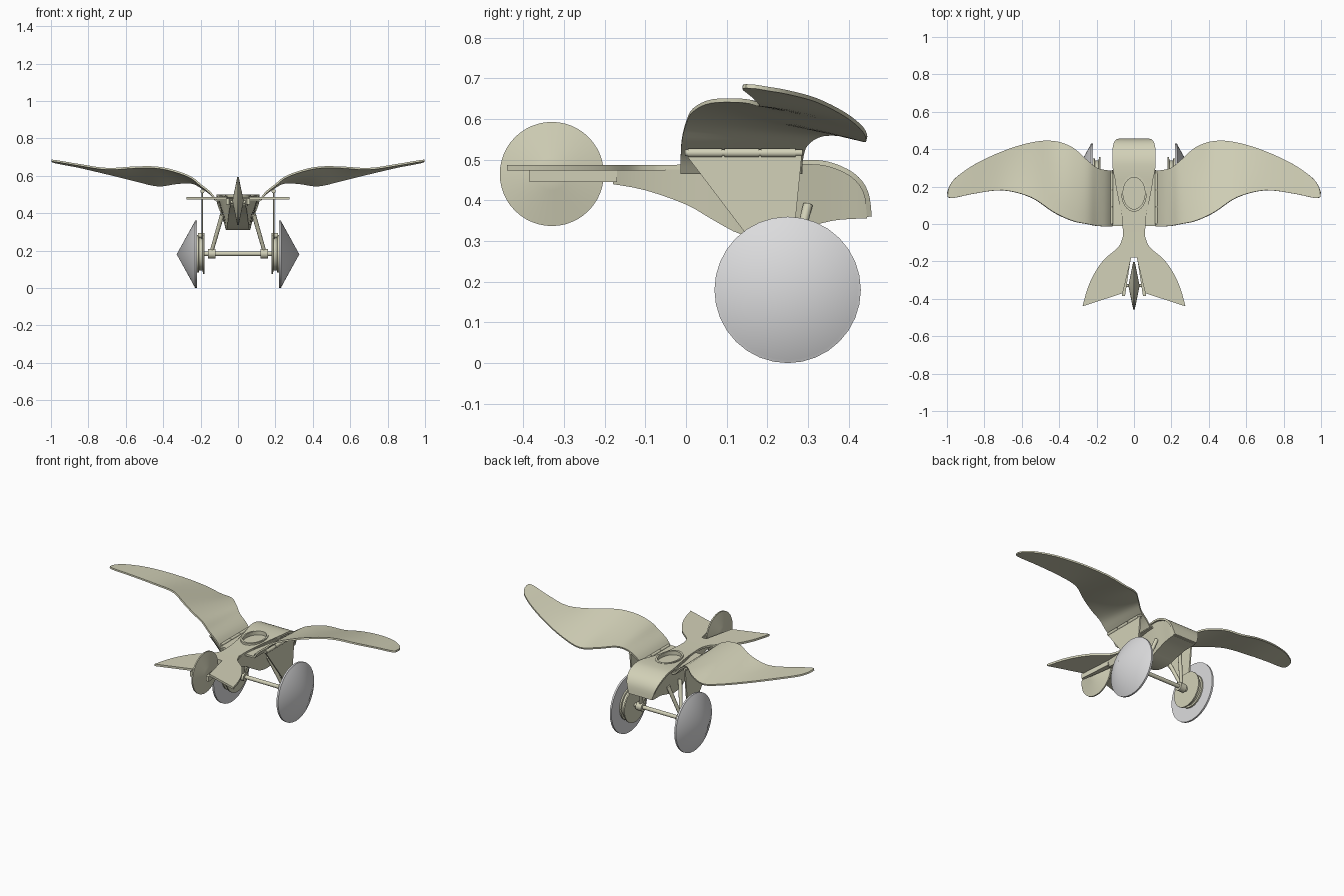
import bpy, bmesh, math
from mathutils import Vector, Matrix

if "Cube" in bpy.data.objects:
    bpy.data.objects.remove(bpy.data.objects["Cube"])


def material(name, rgb):
    m = bpy.data.materials.new(name)
    m.use_nodes = True
    m.diffuse_color = (*rgb, 1)
    m.node_tree.nodes["Principled BSDF"].inputs["Base Color"].default_value = (*rgb, 1)
    return m


CREAM = material("pale wood", (0.65, 0.64, 0.48))
GREY = material("wheel grey", (0.72, 0.72, 0.73))


def finish(name, bm, mat=CREAM, mirror=False, thick=0, smooth=35):
    bmesh.ops.recalc_face_normals(bm, faces=bm.faces)
    me = bpy.data.meshes.new(name)
    bm.to_mesh(me)
    bm.free()
    me.materials.append(mat)
    ob = bpy.data.objects.new(name, me)
    bpy.context.collection.objects.link(ob)
    bpy.ops.object.select_all(action="DESELECT")
    bpy.context.view_layer.objects.active = ob
    ob.select_set(True)
    if thick:
        mod = ob.modifiers.new("thickness", "SOLIDIFY")
        mod.thickness, mod.offset = thick, 0
        bpy.ops.object.modifier_apply(modifier=mod.name)
    if mirror:
        mod = ob.modifiers.new("mirror", "MIRROR")
        mod.use_clip = True
        bpy.ops.object.modifier_apply(modifier=mod.name)
    if smooth:
        bpy.ops.object.shade_smooth_by_angle(angle=math.radians(smooth))
    return ob


def spline(points, steps):
    """Catmull-Rom curve through points of any dimension."""
    out = []
    p = [points[0], *points, points[-1]]
    for a, b, c, d in zip(p, p[1:], p[2:], p[3:]):
        for i in range(steps):
            t = i / steps
            out.append([(2 * v + (w - u) * t + (2*u - 5*v + 4*w - s) * t*t
                         + (3*v - u - 3*w + s) * t**3) / 2
                        for u, v, w, s in zip(a, b, c, d)])
    return out + [list(points[-1])]


def loft(rows, closed=False):
    bm = bmesh.new()
    rings = [[bm.verts.new(co) for co in row] for row in rows]
    n = len(rings[0])
    for a, b in zip(rings, rings[1:]):
        for i in range(n if closed else n - 1):
            j = (i + 1) % n
            bm.faces.new((a[i], a[j], b[j], b[i]))
    if closed:
        bm.faces.new(rings[0])
        bm.faces.new(rings[-1])
    return bm


def prism(points, direction):
    bm = bmesh.new()
    face = bm.faces.new([bm.verts.new(p) for p in points])
    new = bmesh.ops.extrude_face_region(bm, geom=[face])["geom"]
    bmesh.ops.translate(bm, vec=direction, verts=[v for v in new if isinstance(v, bmesh.types.BMVert)])
    return bm


def lathe_x(profile, y, z, seg=32):
    """Turn (x, radius) pairs around an axis parallel to x."""
    rows = [[(x, y + r * math.cos(2 * math.pi * i / seg), z + r * math.sin(2 * math.pi * i / seg))
             for i in range(seg)] for x, r in profile]
    bm = loft(rows, closed=True)
    bmesh.ops.remove_doubles(bm, verts=bm.verts, dist=1e-5)
    return bm


def rod(a, b, r1, r2=None, seg=16):
    a, b = Vector(a), Vector(b)
    bm = bmesh.new()
    mat = Matrix.Translation((a + b) / 2) @ (b - a).to_track_quat("Z", "Y").to_matrix().to_4x4()
    bmesh.ops.create_cone(bm, cap_ends=True, segments=seg, radius1=r1, radius2=r2 or r1,
                          depth=(b - a).length, matrix=mat)
    return bm


# Fuselage: y, top, bottom, half width at top and bottom
sections = [(-.18, .475, .44, .05, .04), (-.1, .478, .425, .054, .045), (0, .48, .39, .06, .05),
            (.07, .483, .35, .07, .055), (.14, .487, .315, .085, .06), (.22, .49, .31, .1, .065),
            (.285, .49, .33, .106, .07), (.36, .482, .35, .104, .075), (.42, .45, .355, .1, .08),
            (.445, .41, .356, .09, .08)]
body = finish("fuselage", loft([[(-w, y, t), (w, y, t), (v, y, b), (-v, y, b)]
                                for y, t, b, w, v in spline(sections, 3)], closed=True))

# Curved top deck that rolls down over the nose: y, z, half width
deck = [(-.1, .481, .06), (0, .482, .061), (.1, .484, .072), (.2, .489, .092), (.285, .494, .112),
        (.35, .489, .116), (.41, .462, .113), (.442, .42, .1), (.451, .36, .08)]
top = finish("top_deck", loft([[(-w, y, z), (0, y, z), (w, y, z)] for y, z, w in spline(deck, 4)]),
             thick=.012)

# Cockpit opening
bm = rod((0, 0, -.05), (0, 0, .05), 1, seg=40)
bmesh.ops.scale(bm, vec=(.06, .085, 1), verts=bm.verts)
bmesh.ops.translate(bm, vec=(0, .165, .49), verts=bm.verts)
cutter = finish("cockpit_cutter", bm, smooth=0)
cutter.hide_render = True
for ob in (body, top):
    mod = ob.modifiers.new("cockpit", "BOOLEAN")
    mod.object, mod.operation, mod.solver = cutter, "DIFFERENCE", "EXACT"
    bpy.context.view_layer.objects.active = ob
    bpy.ops.object.modifier_apply(modifier=mod.name)
bpy.data.objects.remove(cutter)

rim = []
for i in range(41):
    a = 2 * math.pi * i / 40
    c, s = math.cos(a), math.sin(a)
    rim.append([(k * c * .062, .165 + k * s * .09, z)
                for k, z in ((.94, .48), (.94, .501), (1.1, .501), (1.1, .48), (.94, .48))])
bm = loft(rim)
bmesh.ops.remove_doubles(bm, verts=bm.verts, dist=1e-5)
finish("cockpit_rim", bm)

# Flat shelf carrying the wing hinges
finish("wing_shelf", prism([(0, -.012, .465), (.116, -.012, .465), (.116, .287, .465), (0, .287, .465)],
                           (0, 0, .012)), mirror=True)

# Forked tail fan
flare = spline([(.06, -.07), (.085, -.125), (.16, -.19), (.215, -.27), (.25, -.35), (.275, -.44)], 4)
outline = [(0, -.05), (.06, -.05), *flare, (.06, -.37), (.015, -.18), (0, -.18)]
finish("tail_fan", prism([(x, y, .474) for x, y in outline], (0, 0, .013)), mirror=True)
finish("tail_fork", prism([(.015, -.17, .445), (.05, -.17, .445), (.065, -.385, .445), (.048, -.385, .445)],
                          (0, 0, .032)), mirror=True)

# Tail wheel and its axle
finish("tail_wheel", lathe_x([(-.03, 0), (-.022, .04), (-.004, .128), (.004, .128), (.022, .04), (.03, 0)],
                             -.33, .465, 48))
finish("tail_axle", rod((-.055, -.33, .46), (.055, -.33, .46), .008))

# Wings: x, leading y and z, trailing y and z
wing = [(.118, .285, .468, -.013, .468), (.15, .288, .505, -.013, .51), (.2, .3, .54, -.01, .55),
        (.25, .34, .563, 0, .59), (.33, .41, .56, .017, .622), (.43, .443, .548, .063, .644),
        (.55, .435, .575, .142, .645), (.7, .39, .612, .18, .637), (.85, .32, .647, .163, .658),
        (.95, .25, .666, .142, .675), (.985, .205, .674, .14, .68), (.997, .17, .68, .148, .681)]
rows = []
for x, ly, lz, ty, tz in spline(wing, 4):
    a, b = Vector((x, ly, lz)), Vector((x, ty, tz))
    rows.append([a.lerp(b, i / 6) for i in range(7)])
finish("wing", loft(rows), mirror=True, thick=.01)

# Barrel hinges at the wing root and under the wing
for label, x, z, r in (("root", .12, .478, .009), ("rod", .19, .517, .011)):
    for i in range(3):
        y = i * .09 + .005
        finish(f"{label}_hinge_barrel", rod((x, y, z), (x, y + .084, z), r), mirror=True)
    finish(f"{label}_hinge_pin", rod((x, -.002, z), (x, .287, z), r * .75), mirror=True)

# Flapping plates driven by the wheel cranks
finish("flapping_plate", prism([(.186, 0, .512), (.186, .285, .512), (.186, .262, .28), (.186, .25, .262),
                                (.186, .2, .262), (.186, .176, .28)], (.009, 0, 0)), mirror=True)
finish("crank_pin", rod((.18, .225, .28), (.215, .225, .28), .013), mirror=True)

# Undercarriage: axle, collars, struts
AY, AZ = .25, .183
finish("main_axle", rod((-.22, AY, AZ), (.22, AY, AZ), .012))
finish("axle_collar", rod((.12, AY, AZ), (.16, AY, AZ), .026), mirror=True)
for dy in (-.07, .05):
    finish("landing_strut", rod((.085, AY + dy, .39), (.142, AY, AZ + .01), .012, .01, 12), mirror=True)

# Drive hubs and conical wheels
finish("drive_hub", lathe_x([(.178, 0), (.178, .108), (.186, .108), (.19, .09), (.208, .09),
                             (.21, .1), (.222, .1), (.222, 0)], AY, AZ), mirror=True)
finish("wheel", lathe_x([(.219, 0), (.219, .18), (.23, .18), (.233, .172), (.328, 0)], AY, .18),
       mat=GREY, mirror=True)
